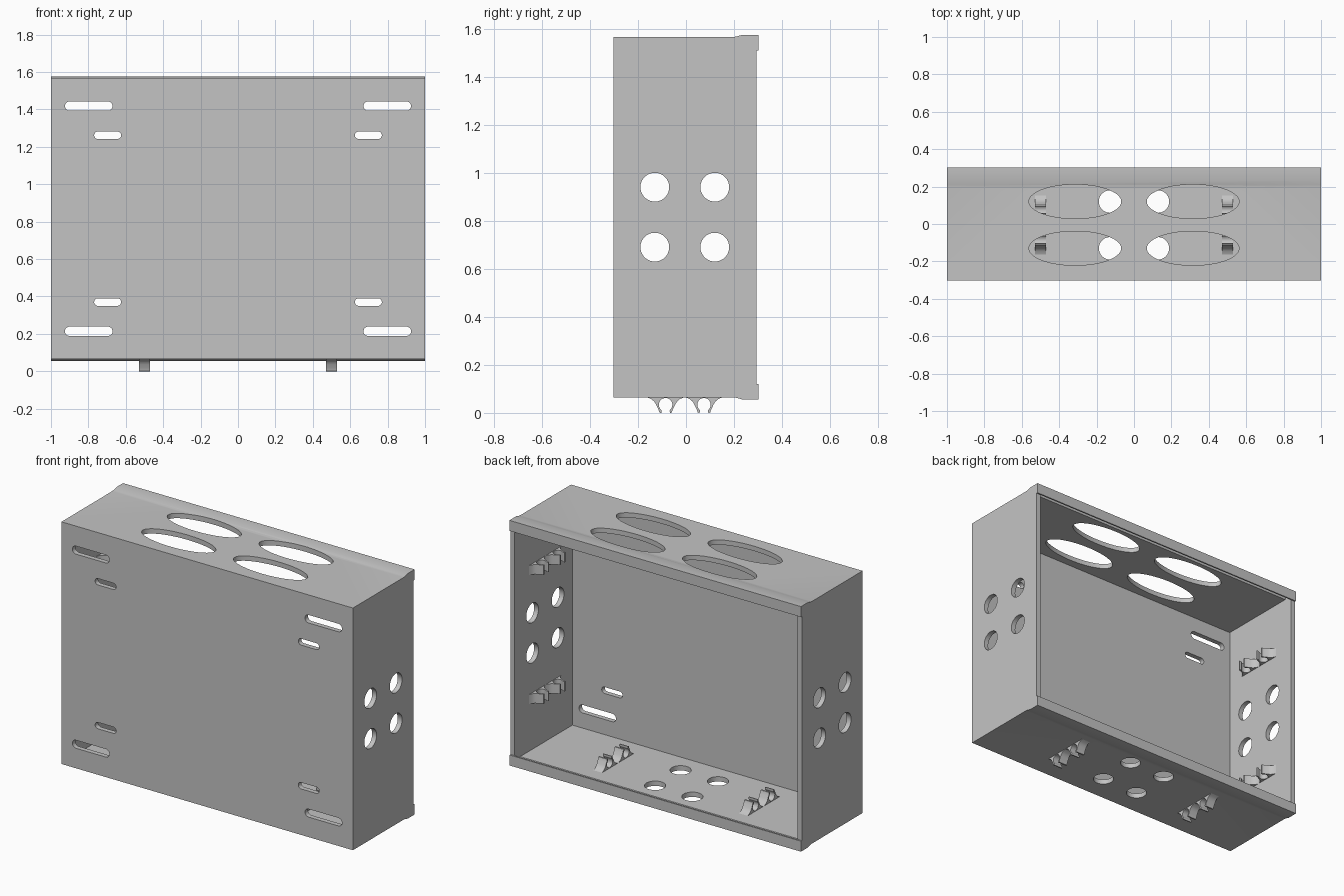
import bpy, bmesh
from math import cos, sin, pi, radians
from mathutils import Vector

if "Cube" in bpy.data.objects:
    bpy.data.objects.remove(bpy.data.objects["Cube"], do_unlink=True)

grey = bpy.data.materials.new("plain_grey")
grey.use_nodes = True
grey.diffuse_color = (0.55, 0.55, 0.55, 1)
grey.node_tree.nodes["Principled BSDF"].inputs["Base Color"].default_value = grey.diffuse_color

WALL = 0.03           # wall thickness
YC = -0.005           # middle of the depth
ZC = 0.816            # middle of the height
HALF = 0.751          # half height of the body
FRONT = -0.302
X, Y, Z = Vector((1, 0, 0)), Vector((0, 1, 0)), Vector((0, 0, 1))


def prisms(name, outlines, u, v, sweep):
    """Extrude (origin, 2D outline) pairs, laid out on axes u and v, along sweep."""
    bm = bmesh.new()
    for origin, outline in outlines:
        base = [bm.verts.new(Vector(origin) + u * a + v * b) for a, b in outline]
        face = bm.faces.new(base)
        moved = bmesh.ops.extrude_face_region(bm, geom=[face])["geom"]
        bmesh.ops.translate(bm, vec=sweep, verts=[g for g in moved if isinstance(g, bmesh.types.BMVert)])
    bmesh.ops.recalc_face_normals(bm, faces=bm.faces)
    mesh = bpy.data.meshes.new(name)
    bm.to_mesh(mesh)
    bm.free()
    mesh.materials.append(grey)
    obj = bpy.data.objects.new(name, mesh)
    bpy.context.collection.objects.link(obj)
    return obj


def oval(cx, cy, rx, ry, stretch=0, n=48):
    """Ellipse outline; stretch pulls the two halves apart into a slot."""
    pts = []
    for i in range(n):
        t = 2 * pi * (i + 0.5) / n
        pts.append((cx + rx * cos(t) + (stretch if cos(t) > 0 else -stretch), cy + ry * sin(t)))
    return pts


def cut(obj, cutter):
    """Subtract the cutter and throw it away."""
    mod = obj.modifiers.new("holes", 'BOOLEAN')
    mod.operation, mod.solver, mod.object = 'DIFFERENCE', 'EXACT', cutter
    bpy.context.view_layer.update()
    done = obj.evaluated_get(bpy.context.evaluated_depsgraph_get())
    mesh = bpy.data.meshes.new_from_object(done)
    obj.modifiers.clear()
    obj.data = mesh
    bpy.data.objects.remove(cutter, do_unlink=True)


def holes(obj, ovals, origin, u, v, sweep):
    cut(obj, prisms("hole_cutter", [(origin, o) for o in ovals], u, v, sweep))


parts = []

# Front panel with four long and four short slots
low, high = ZC - HALF, ZC + HALF
front = prisms("front_panel", [((0, FRONT, 0), [(-1, low), (1, low), (1, high), (-1, high)])], X, Z, Y * WALL)
slots = []
for sx in (-1, 1):
    for sz in (-1, 1):
        slots.append(oval(sx * 0.798, ZC + sz * 0.602, 0.025, 0.025, 0.102))
        slots.append(oval(sx * 0.697, ZC + sz * 0.446, 0.02, 0.02, 0.052))
holes(front, slots, (0, FRONT - 0.1, 0), X, Z, Y * 0.3)
parts.append(front)

# Top and bottom panels: flared rail, groove and lip along the open back
back = FRONT + WALL
inner = [(0.293, 0.736), (0.245, 0.736), (0.24, HALF - WALL), (back, HALF - WALL)]
outer = [(back, HALF), (0.195, HALF), (0.21, 0.753), (0.235, 0.76), (0.302, 0.76), (0.302, 0.695), (0.293, 0.695)]
top = prisms("top_panel", [((-1, 0, ZC), outer + inner)], Y, Z, X * 2)
bottom = prisms("bottom_panel", [((-1, 0, ZC), outer + inner)], Y, -Z, X * 2)
pairs = [(sx, YC + sy * 0.125) for sx in (-1, 1) for sy in (-1, 1)]
holes(top, [oval(sx * 0.315, y, 0.247, 0.091) for sx, y in pairs], (0, 0, high - 0.1), X, Y, Z * 0.3)
holes(bottom, [oval(sx * 0.128, y, 0.06, 0.06) for sx, y in pairs], (0, 0, low - 0.1), X, Y, Z * 0.3)
parts += [top, bottom]

# Side panels with four round holes each
side_outline = inner + [(y, -h) for y, h in reversed(inner)]
for s, word in ((1, "left"), (-1, "right")):
    side = prisms(word + "_panel", [((s, 0, ZC), side_outline)], Y, Z, X * -s * WALL)
    rounds = [oval(y, sz * 0.125, 0.06, 0.06) for sz, y in pairs]
    holes(side, rounds, (s * 1.1, 0, ZC), Y, Z, X * -s * 0.3)
    parts.append(side)

# Spring clip outline: concave foot, flared jaw and round seat, then mirrored
foot = [(-0.077, 0), (-0.06, 0.007), (-0.048, 0.017), (-0.04, 0.03), (-0.033, 0.045),
        (-0.029, 0.053), (-0.026, 0.064), (-0.018, 0.065), (-0.017, 0.056)]
seat = [(0.028 * cos(t), 0.031 + 0.028 * sin(t))
        for t in [radians(130 + 280 * i / 24) for i in range(25)]]
clip = foot + seat + [(-a, b) for a, b in reversed(foot)]


def clip_pair(name, origin, out, along):
    o = Vector(origin) - along * 0.03
    both = [(o + Y * (YC + d), clip) for d in (-0.08, 0.08)]
    parts.append(prisms(name, both, Y, out, along * 0.06))


for s, word in ((1, "left"), (-1, "right")):
    clip_pair(word + "_floor_clips", (s * 0.5, 0, low + WALL), Z, X)
    clip_pair(word + "_underside_clips", (s * 0.5, 0, low), -Z, X)
    for t, level in ((1, "upper"), (-1, "lower")):
        clip_pair(f"{word}_{level}_wall_clips", (s * (1 - WALL), 0, ZC + t * 0.4), X * -s, Z)

# Smooth the curved hole rims and clips, keep the edges crisp
bpy.ops.object.select_all(action='DESELECT')
for obj in parts:
    obj.select_set(True)
bpy.context.view_layer.objects.active = parts[0]
bpy.ops.object.shade_smooth_by_angle(angle=radians(30))
